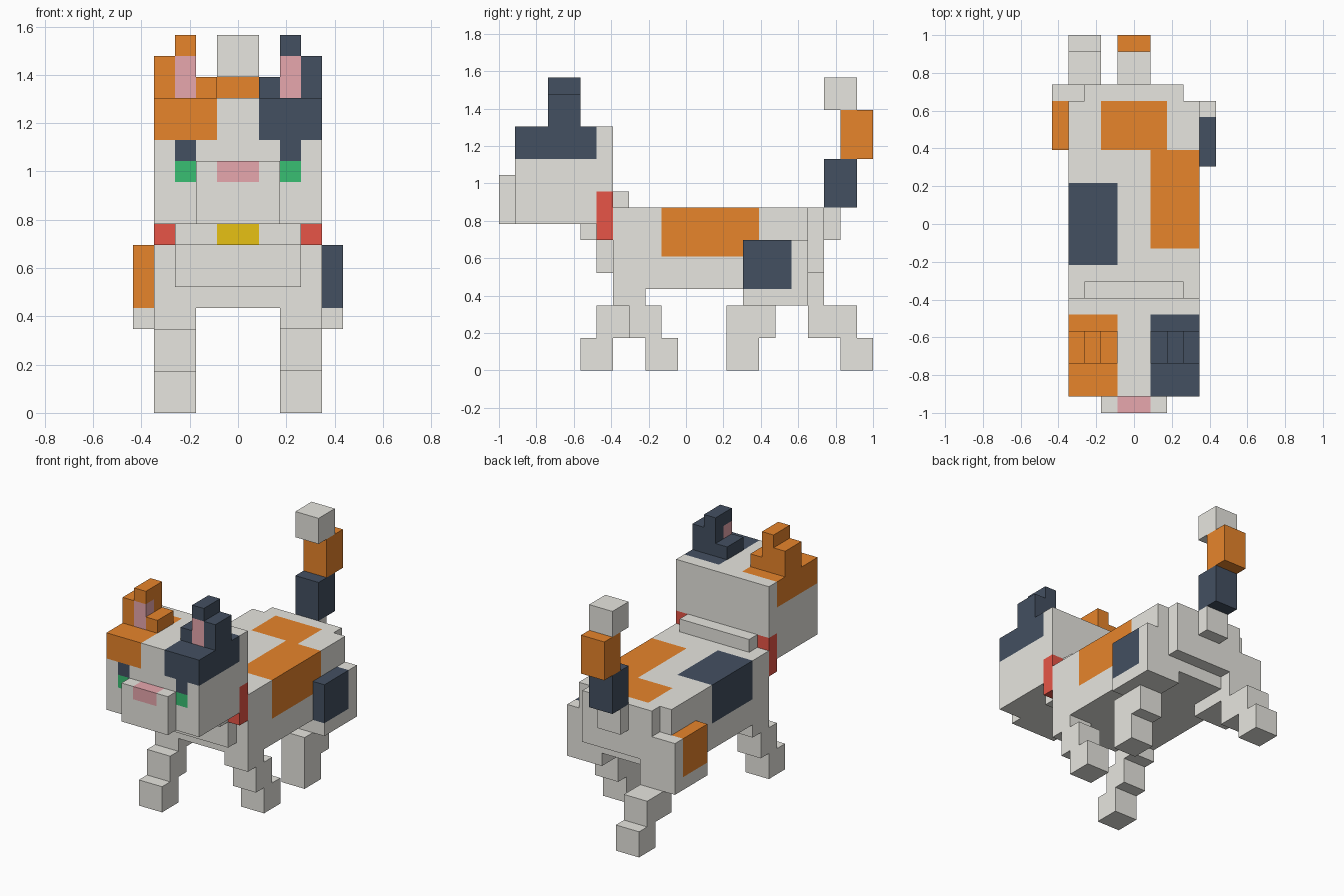
import bpy
import bmesh
from mathutils import Vector

if "Cube" in bpy.data.objects:
    bpy.data.objects.remove(bpy.data.objects["Cube"], do_unlink=True)

# The model is 23 blocks long; y is counted in blocks from the nose
UNIT = 2 / 23
HALF_LENGTH = 11.5

COLOURS = {
    "white_fur": (0.82, 0.81, 0.76),
    "orange_fur": (0.83, 0.24, 0.025),
    "dark_fur": (0.057, 0.08, 0.12),
    "pink_skin": (0.87, 0.42, 0.46),
    "green_eye": (0.04, 0.52, 0.17),
    "red_collar": (0.85, 0.097, 0.067),
    "gold_tag": (0.84, 0.56, 0.007),
}


def make_material(name, rgb):
    mat = bpy.data.materials.new(name)
    mat.use_nodes = True
    mat.diffuse_color = (*rgb, 1)
    bsdf = next(n for n in mat.node_tree.nodes if n.type == "BSDF_PRINCIPLED")
    bsdf.inputs["Base Color"].default_value = (*rgb, 1)
    return mat


MATERIALS = {name: make_material(name, rgb) for name, rgb in COLOURS.items()}


def block(name, x, y, z, colour="white_fur", patches=()):
    """Box from (min, max) ranges in blocks; patches are (colour, x, y, z) regions."""
    ranges = (x, y, z)
    bm = bmesh.new()
    bmesh.ops.create_cube(bm, size=1)
    for v in bm.verts:
        v.co = Vector([r[0] if c < 0 else r[1] for c, r in zip(v.co, ranges)])

    # Cut the faces along the patch borders
    for axis in range(3):
        normal = Vector([float(axis == i) for i in range(3)])
        cuts = {edge for patch in patches for edge in patch[axis + 1]}
        for cut in sorted(cuts):
            if ranges[axis][0] < cut < ranges[axis][1]:
                geom = bm.verts[:] + bm.edges[:] + bm.faces[:]
                bmesh.ops.bisect_plane(bm, geom=geom, plane_co=normal * cut, plane_no=normal)

    # Colour each face by the last patch that holds its centre
    names = [colour] + [p[0] for p in patches]
    names = list(dict.fromkeys(names))
    for face in bm.faces:
        centre = face.calc_center_median()
        for patch in patches:
            if all(lo - 0.01 <= c <= hi + 0.01 for c, (lo, hi) in zip(centre, patch[1:])):
                face.material_index = names.index(patch[0])

    for v in bm.verts:
        v.co = (v.co - Vector((0, HALF_LENGTH, 0))) * UNIT
    bmesh.ops.recalc_face_normals(bm, faces=bm.faces[:])
    mesh = bpy.data.meshes.new(name)
    bm.to_mesh(mesh)
    bm.free()
    for n in names:
        mesh.materials.append(MATERIALS[n])
    obj = bpy.data.objects.new(name, mesh)
    bpy.context.collection.objects.link(obj)
    return obj


def span(side, inner, outer):
    """Range across x on the given side."""
    return tuple(sorted((side * inner, side * outer)))


SIDES = {"left": (1, "dark_fur"), "right": (-1, "orange_fur")}

# Head with coloured brow, eyes and collar sides
head_patches = []
for side, fur in SIDES.values():
    head_patches += [
        (fur, span(side, 1, 4), (1, 6), (13, 15)),
        ("dark_fur", span(side, 2, 3), (1, 1), (12, 13)),
        ("green_eye", span(side, 2, 3), (1, 1), (11, 12)),
        ("red_collar", span(side, 3, 4), (6, 7), (9, 11)),
    ]
block("head", (-4, 4), (1, 7), (9, 15), patches=head_patches)
block("muzzle", (-2, 2), (0, 1), (9, 12),
      patches=[("pink_skin", (-1, 1), (0, 1), (11, 12))])

# Ears: a stepped row of three columns with a pink inside
for label, (side, fur) in SIDES.items():
    block(label + "_ear_inner_step", span(side, 1, 2), (3, 5), (15, 16), fur)
    block(label + "_ear_tip", span(side, 2, 3), (3, 5), (15, 18), fur,
          [("pink_skin", span(side, 2, 3), (3, 4), (15, 17))])
    block(label + "_ear_outer_step", span(side, 3, 4), (3, 5), (15, 17), fur)

# Collar, ruff and chest
block("collar", (-4, 4), (6, 7), (8, 9), "red_collar")
block("ruff", (-3, 3), (5, 6), (8, 9),
      patches=[("gold_tag", (-1, 1), (5, 6), (8, 9))])
block("chest", (-3, 3), (6, 7), (6, 8))
block("nape", (-3, 3), (7, 8), (10, 11))

# Body with fur patches
block("body", (-4, 4), (7, 19), (5, 10), patches=[
    ("orange_fur", (1, 4), (10, 16), (7, 10)),
    ("orange_fur", (-2, 2), (16, 18.9), (10, 10)),
    ("orange_fur", (-2, 2), (18.9, 19), (10, 10)),
    ("dark_fur", (-4, -1), (9, 14), (7, 10)),
])
block("rump", (-3, 3), (19, 20), (6, 10))

# Legs in mid stride: start of hip, hind shin, hind foot, front shin, front foot
STRIDE = {"left": (15, (14, 17), (14, 16), (8, 10), (9, 11)),
          "right": (16, (19, 22), (21, 23), (6, 8), (5, 7))}
for label, (hip, hind_shin, hind_foot, front_shin, front_foot) in STRIDE.items():
    side, fur = SIDES[label]
    leg_x = span(side, 2, 4)
    block(label + "_hip", span(side, 2, 5), (hip, hip + 4), (4, 8),
          patches=[(fur, span(side, 4, 5), (hip, hip + 3), (5, 8))])
    block(label + "_shoulder", leg_x, (7, 9), (4, 5))
    for part, shin, foot in (("hind", hind_shin, hind_foot),
                             ("front", front_shin, front_foot)):
        block(f"{label}_{part}_shin", leg_x, shin, (2, 4))
        block(f"{label}_{part}_foot", leg_x, foot, (0, 2))

# Tail: stacked, offset segments
for part, y, z, fur in (("base", (20, 21), (8, 10), "white_fur"),
                        ("lower", (20, 22), (10, 13), "dark_fur"),
                        ("upper", (21, 23), (13, 16), "orange_fur"),
                        ("tip", (20, 22), (16, 18), "white_fur")):
    block("tail_" + part, (-1, 1), y, z, fur)
